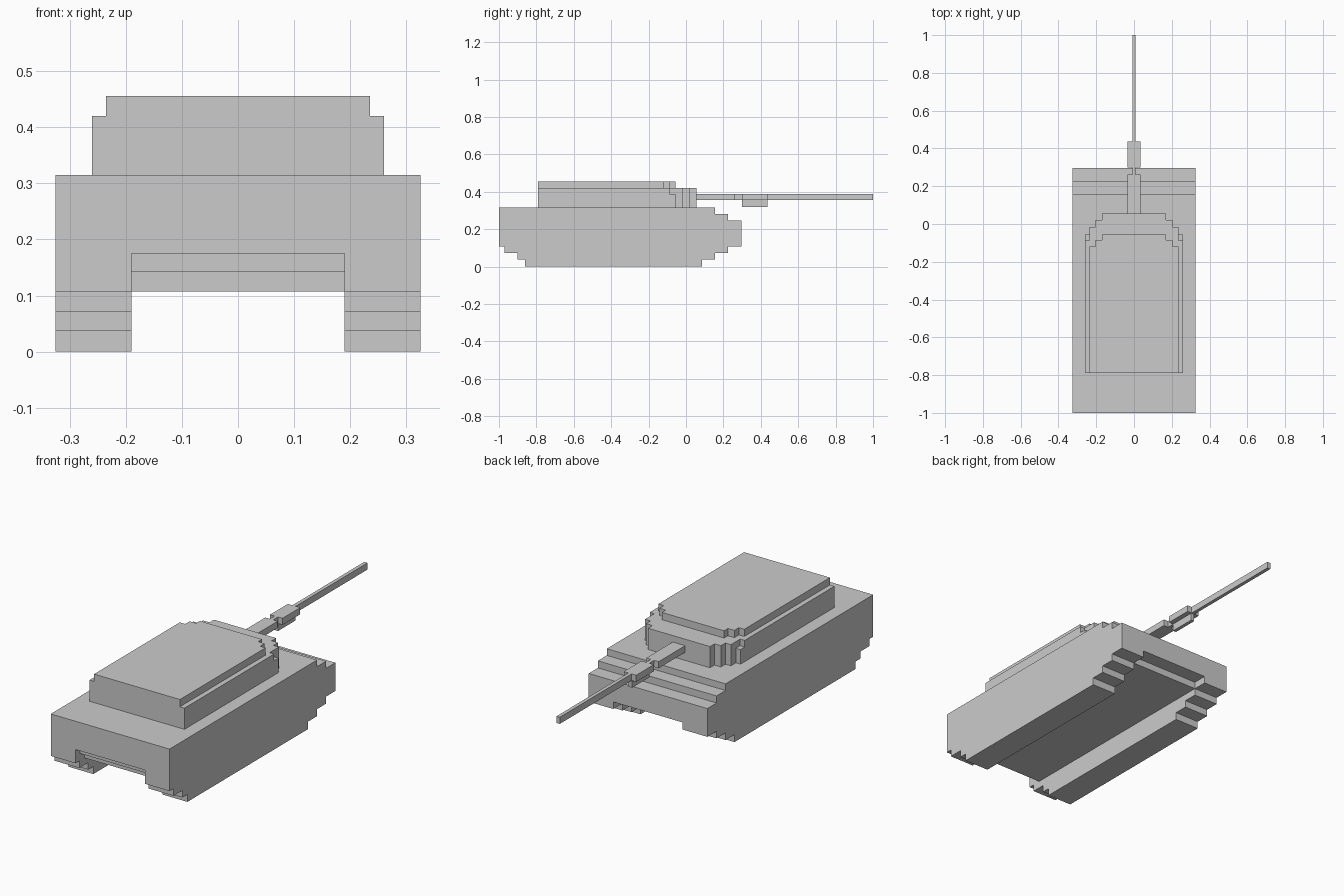
import bpy
import bmesh
from mathutils import Vector

if "Cube" in bpy.data.objects:
    bpy.data.objects.remove(bpy.data.objects["Cube"])


def prism(name, outline, offset, place):
    """Extrude a flat outline by an offset; place() maps 2D points to 3D."""
    bm = bmesh.new()
    face = bm.faces.new([bm.verts.new(place(a, b)) for a, b in outline])
    new = bmesh.ops.extrude_face_region(bm, geom=[face])["geom"]
    bmesh.ops.translate(bm, vec=Vector(offset),
                        verts=[v for v in new if isinstance(v, bmesh.types.BMVert)])
    bmesh.ops.recalc_face_normals(bm, faces=bm.faces)
    mesh = bpy.data.meshes.new(name)
    bm.to_mesh(mesh)
    bm.free()
    ob = bpy.data.objects.new(name, mesh)
    bpy.context.collection.objects.link(ob)
    return ob


def side_prism(name, outline, half_width):
    return prism(name, outline, (2 * half_width, 0, 0), lambda y, z: (-half_width, y, z))


def plan_prism(name, half, z0, z1):
    """Mirror the right half of a plan outline and extrude it upwards."""
    outline = half + [(-x, y) for x, y in reversed(half)]
    return prism(name, outline, (0, 0, z1 - z0), lambda x, y: (x, y, z0))


def stairs(points):
    """Turn corner points into horizontal-then-vertical steps."""
    out = [points[0]]
    for a, b in zip(points, points[1:]):
        out += [(b[0], a[1]), b]
    return out


# Hull with stepped track ends and stepped glacis
hull_outline = (stairs([(-0.86, 0), (0.085, 0.037), (0.155, 0.072), (0.225, 0.107), (0.297, 0.247)])
                + [(0.225, 0.247), (0.225, 0.282), (0.155, 0.282), (0.155, 0.315),
                   (-1, 0.315), (-1, 0.107), (-0.97, 0.107), (-0.97, 0.072),
                   (-0.90, 0.072), (-0.90, 0.037), (-0.86, 0.037)])
hull = side_prism("hull", hull_outline, 0.325)

# Channel between the tracks, rising towards both ends
channel_outline = [(-1.1, -0.1), (0.4, -0.1), (0.4, 0.142), (0.225, 0.142), (0.225, 0.107),
                   (-0.93, 0.107), (-0.93, 0.142), (-0.965, 0.142), (-0.965, 0.175), (-1.1, 0.175)]
channel = side_prism("channel_cutter", channel_outline, 0.19)
cut = hull.modifiers.new("channel", "BOOLEAN")
cut.operation = "DIFFERENCE"
cut.solver = "EXACT"
cut.object = channel
bpy.context.view_layer.objects.active = hull
bpy.ops.object.modifier_apply(modifier=cut.name)
bpy.data.objects.remove(channel)

# Turret: lower body, upper rim of the body, roof plate
body = [(0.26, -0.79), (0.26, -0.055), (0.235, -0.055), (0.235, -0.015), (0.205, -0.015),
        (0.205, 0.02), (0.17, 0.02), (0.17, 0.055)]
rim = [(0.26, -0.79), (0.26, -0.088), (0.235, -0.088)] + body[3:]
roof = [(0.235, -0.79), (0.235, -0.12), (0.205, -0.12), (0.205, -0.085),
        (0.17, -0.085), (0.17, -0.055)]
plan_prism("turret_body", body, 0.315, 0.387)
plan_prism("turret_rim", rim, 0.387, 0.42)
plan_prism("turret_roof", roof, 0.42, 0.456)

# Gun: one plan outline with wide root and sleeve, plus the sleeve underside
gun = [(0.034, 0.055), (0.034, 0.262), (0.009, 0.262), (0.009, 0.3), (0.034, 0.3),
       (0.034, 0.438), (0.009, 0.438), (0.009, 1)]
plan_prism("gun_barrel", gun, 0.355, 0.388)
plan_prism("sleeve_underside", [(0.009, 0.3), (0.009, 0.435)], 0.318, 0.355)
